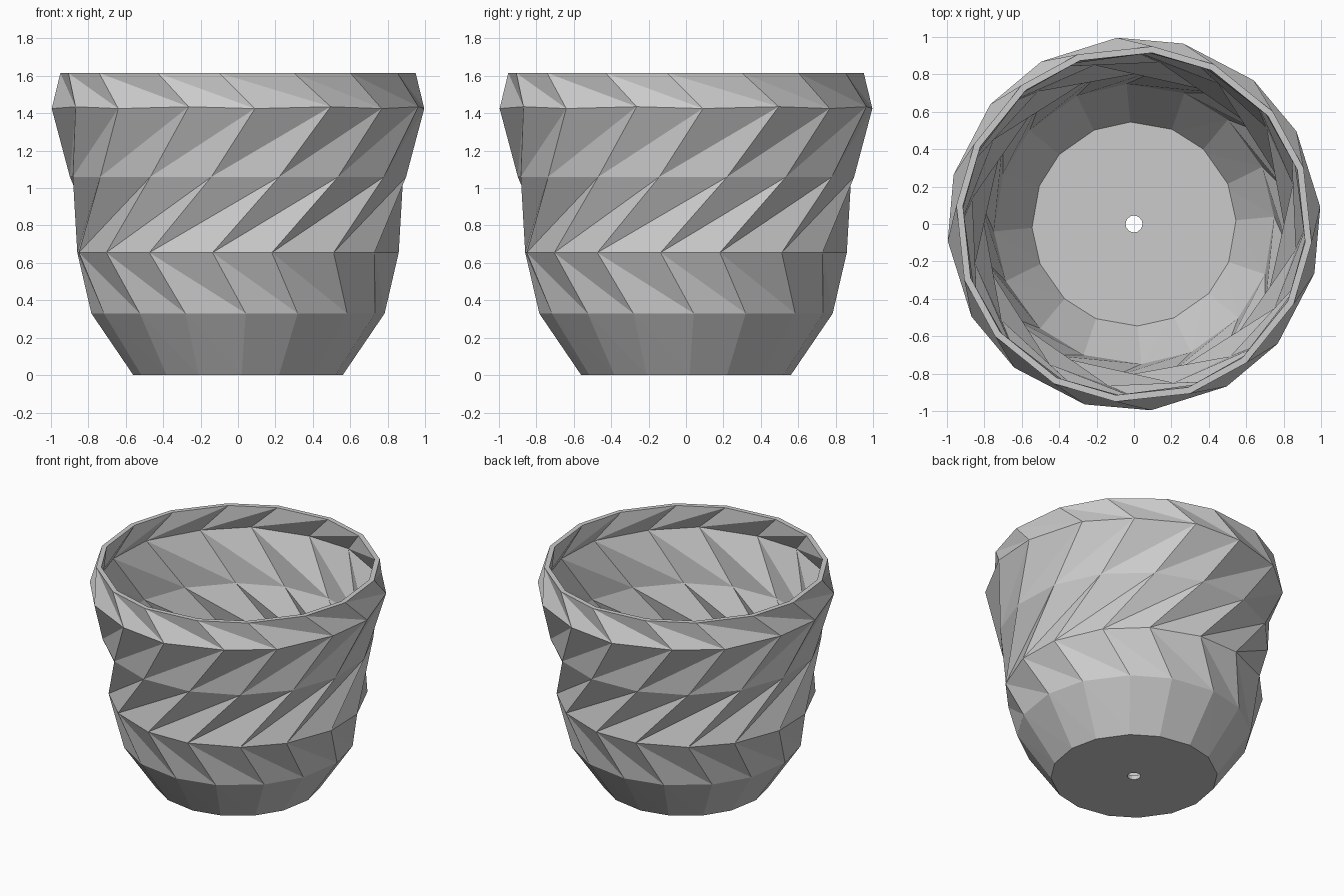
import bpy
from math import sin, cos, radians

SIDES = 16
WALL = 0.035

cube = bpy.data.objects.get("Cube")
if cube:
    bpy.data.objects.remove(cube)


def make_material(name, colour):
    mat = bpy.data.materials.new(name)
    mat.use_nodes = True
    mat.diffuse_color = colour
    mat.node_tree.nodes["Principled BSDF"].inputs["Base Color"].default_value = colour
    return mat


def ring(radius, heights, angles):
    """Sixteen points; even and odd points have their own height and angle."""
    points = []
    for i in range(SIDES):
        a = radians(angles[i % 2] + 45 * (i // 2))
        points.append((radius * cos(a), radius * sin(a), heights[i % 2]))
    return points


def band(lower, upper, shift, flip=False):
    """Triangles between two rings; shift sets the lean of the facets."""
    faces = []
    for i in range(SIDES):
        low, low_next = lower + i, lower + (i + 1) % SIDES
        high = upper + (i + shift) % SIDES
        high_prev = upper + (i + shift - 1) % SIDES
        for tri in ((low, high, high_prev), (low, low_next, high)):
            faces.append(tri[::-1] if flip else tri)
    return faces


def quads(first, second):
    return [(first + i, first + (i + 1) % SIDES,
             second + (i + 1) % SIDES, second + i) for i in range(SIDES)]


def make_object(name, verts, faces, mat):
    mesh = bpy.data.meshes.new(name)
    mesh.from_pydata(verts, [], faces)
    mesh.materials.append(mat)
    obj = bpy.data.objects.new(name, mesh)
    bpy.context.collection.objects.link(obj)
    return obj


grey = make_material("plain grey", (0.6, 0.6, 0.6, 1))

# Rings from foot to rim: radius, heights, angles, lean of the band above
base_angles = (2, 23)
rings = [
    (0.56, (0, 0), base_angles, 0),
    (0.785, (0.33, 0.33), (3, 24), 0),
    (0.87, (0.655, 0.655), (-9, 12), 2),
    (0.91, (1.06, 1.06), (-9, 14), 1),
    (1.0, (1.425, 1.435), (5.2, 29.7), 0),
    (0.955, (1.615, 1.615), (-6, 18.3), 0),
]

# Faceted pot wall with an outer and an inner skin
verts, faces = [], []
for inset in (0, WALL):
    for radius, heights, angles, _ in rings:
        verts += ring(radius - inset, heights, angles)
skin = len(rings) * SIDES
for n, (_, _, _, lean) in enumerate(rings[:-1]):
    a, b = n * SIDES, (n + 1) * SIDES
    faces += band(a, b, lean)
    faces += band(skin + a, skin + b, lean, flip=True)
faces += quads(skin - SIDES, 2 * skin - SIDES)
faces += quads(skin, 0)
make_object("pot_wall", verts, faces, grey)

# Floor plate with a drain hole
floor_profile = [(0.045, 0), (0.56 - WALL, 0), (0.55, 0.03), (0.045, 0.03)]
verts, faces = [], []
for n, (radius, z) in enumerate(floor_profile):
    verts += ring(radius, (z, z), base_angles)
    faces += quads(n * SIDES, (n + 1) % len(floor_profile) * SIDES)
# The profile runs bottom, edge, top, hole, so every face points outward
make_object("pot_floor", verts, faces, grey)
